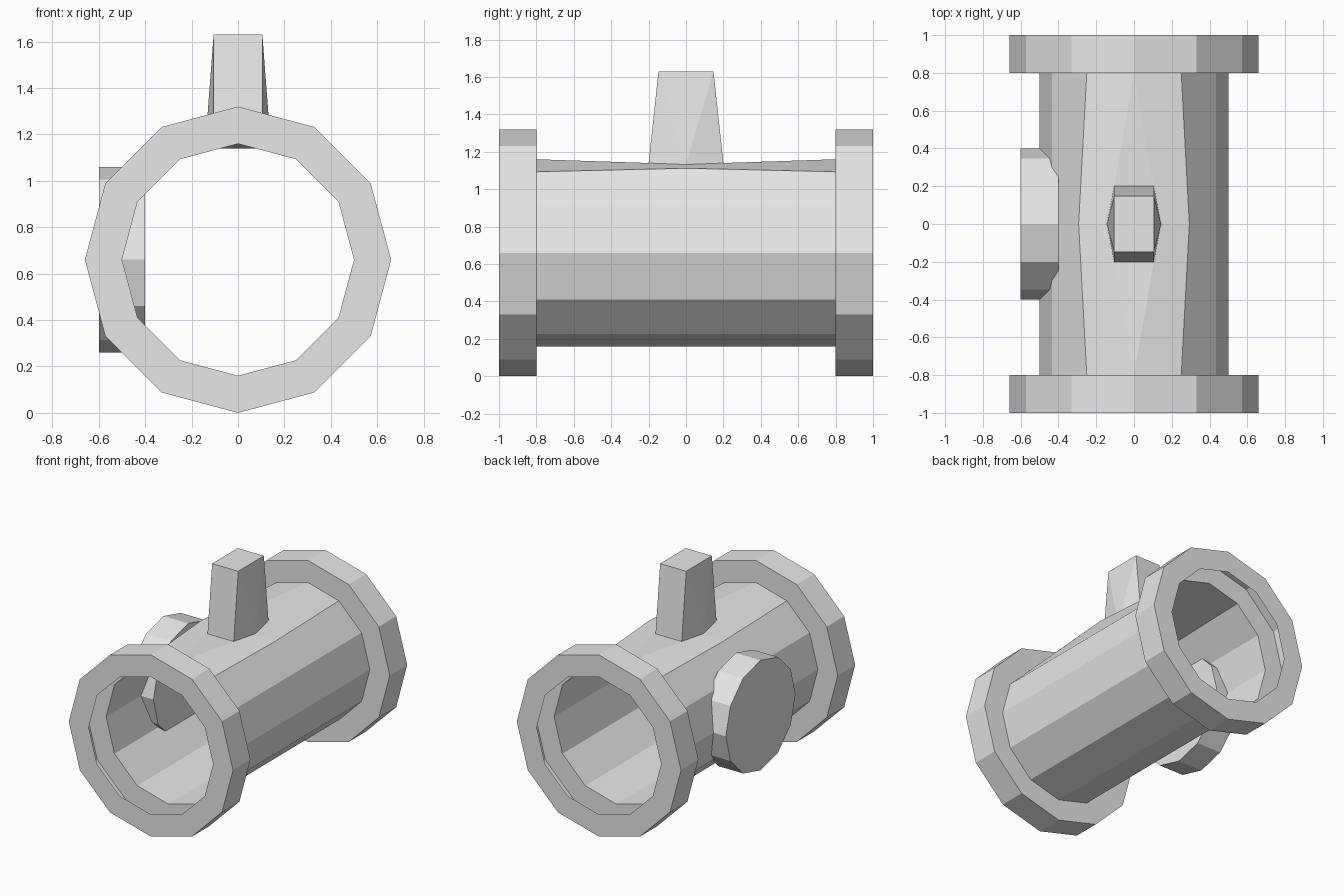
import bpy
import bmesh
from math import sin, cos, pi

cube = bpy.data.objects.get("Cube")
if cube:
    bpy.data.objects.remove(cube, do_unlink=True)

SIDES = 12
AXIS_Z = 0.66
PIPE_R, FLANGE_R = 0.5, 0.66

grey = bpy.data.materials.new("plain grey")
grey.use_nodes = True
COLOUR = (0.8, 0.8, 0.8, 1)
grey.diffuse_color = COLOUR
grey.node_tree.nodes["Principled BSDF"].inputs["Base Color"].default_value = COLOUR


def finish(name, bm):
    bmesh.ops.recalc_face_normals(bm, faces=bm.faces)
    mesh = bpy.data.meshes.new(name)
    bm.to_mesh(mesh)
    bm.free()
    mesh.materials.append(grey)
    obj = bpy.data.objects.new(name, mesh)
    bpy.context.collection.objects.link(obj)
    return obj


def ring(bm, radius, y):
    # vertex 0 sits at the top of the ring
    return [bm.verts.new((radius * sin(2 * pi * k / SIDES), y,
                          AXIS_Z + radius * cos(2 * pi * k / SIDES)))
            for k in range(SIDES)]


def bridge(bm, a, b, skip=()):
    for k in range(SIDES):
        if k not in skip:
            n = (k + 1) % SIDES
            bm.faces.new((a[k], a[n], b[n], b[k]))


# Pipe with hollow flanges, and the stem grown out of its top panels
bm = bmesh.new()
ends = {}
for s in (-1, 1):
    rings = [ring(bm, r, s * y) for r, y in
             ((PIPE_R, 1), (FLANGE_R, 1), (FLANGE_R, 0.8), (PIPE_R, 0.8))]
    for a, b in zip(rings, rings[1:]):
        bridge(bm, a, b)
    ends[s] = rings[-1]
front, back = ends[-1], ends[1]
bridge(bm, front, back, skip=(0, 1, SIDES - 2, SIDES - 1))

# Stem corners, keyed by the signs of x and y
base, tip = {}, {}
for sx in (-1, 1):
    for sy in (-1, 1):
        base[sx, sy] = bm.verts.new((sx * 0.105, sy * 0.2, 1.14))
        tip[sx, sy] = bm.verts.new((sx * 0.105, sy * 0.147, 1.63))

for sx in (-1, 1):
    edge, low = sx % SIDES, (2 * sx) % SIDES
    shoulder = bm.verts.new((sx * 0.293, 0, 1.112))
    waist = bm.verts.new((sx * 0.143, 0, 1.132))
    # bent upper side panel
    bm.faces.new((front[edge], front[low], back[low], back[edge], shoulder))
    for sy in (-1, 1):
        end = ends[sy]
        # top panels around the stem
        bm.faces.new((end[0], end[edge], shoulder, waist, base[sx, sy]))
        bm.faces.new((base[sx, sy], waist, tip[sx, sy]))
    bm.faces.new((tip[sx, -1], waist, tip[sx, 1]))

for sy in (-1, 1):
    bm.faces.new((ends[sy][0], base[1, sy], base[-1, sy]))
    bm.faces.new((base[-1, sy], base[1, sy], tip[1, sy], tip[-1, sy]))
bm.faces.new((tip[-1, -1], tip[1, -1], tip[1, 1], tip[-1, 1]))
finish("flanged_pipe_with_stem", bm)

# Round cap passing through the right wall
bm = bmesh.new()
loops = [[bm.verts.new((x, 0.4 * sin(2 * pi * k / SIDES),
                        AXIS_Z + 0.4 * cos(2 * pi * k / SIDES)))
          for k in range(SIDES)] for x in (-0.6, -0.4)]
bridge(bm, *loops)
for loop in loops:
    bm.faces.new(loop)
finish("side_cap", bm)
